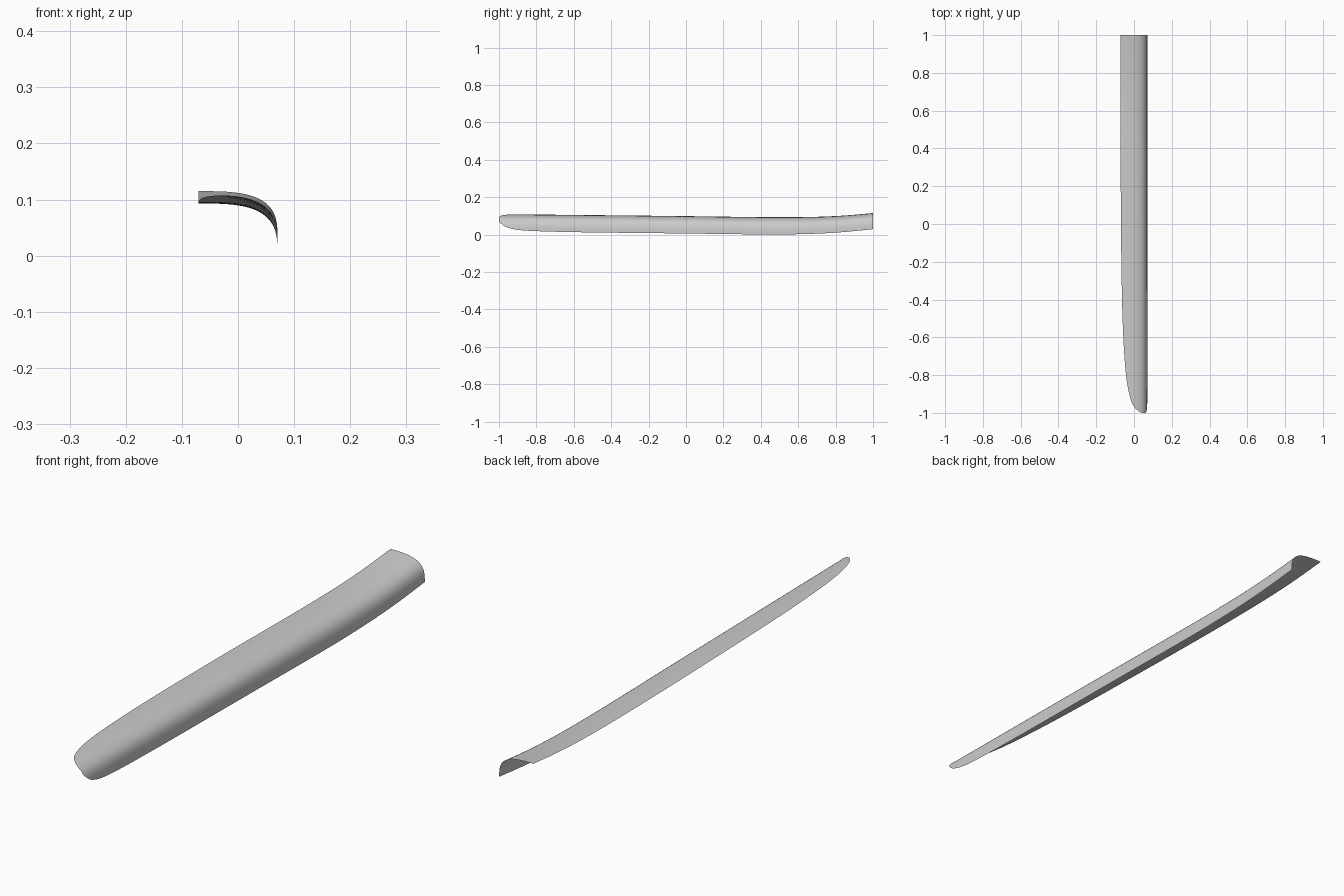
import bpy, bmesh, math

if "Cube" in bpy.data.objects:
    bpy.data.objects.remove(bpy.data.objects["Cube"])

N = 3.2            # squareness of the rounded cross-section
ROWS, COLS = 90, 36
HALF_W = 0.0705

# Keys along the length
CREST = [(-1, .109), (-.5, .104), (0, .0985), (.3, .0945), (.5, .0930),
         (.7, .0950), (.85, .1020), (1, .115)]
# Edge trims against t = sqrt(y + 1), which rounds the front tip
LEFT = [(0, .85), (.1, .66), (.2, .47), (.316, .32), (.447, .20), (.63, .10),
        (.775, .05), (1, .01), (1.15, 0), (1.415, 0)]
LOWER = [(0, .64), (.1, .47), (.2, .26), (.316, .11), (.447, .045),
         (.63, .01), (.775, 0), (1.415, 0)]


def smooth(keys, x):
    """Hermite interpolation through the keys."""
    n = len(keys)
    i = 0
    while i < n - 2 and x > keys[i + 1][0]:
        i += 1

    def slope(k):
        a, b = keys[max(k - 1, 0)], keys[min(k + 1, n - 1)]
        return (b[1] - a[1]) / (b[0] - a[0])

    (x0, y0), (x1, y1) = keys[i], keys[i + 1]
    d = x1 - x0
    s = (x - x0) / d
    return (y0 * (1 + 2 * s) * (1 - s) ** 2 + slope(i) * d * s * (1 - s) ** 2
            + y1 * s * s * (3 - 2 * s) + slope(i + 1) * d * s * s * (s - 1))


def other(v):
    return (1 - v ** N) ** (1 / N)


# Curved shell: a rounded-corner section swept along y
bm = bmesh.new()
grid = []
for r in range(ROWS + 1):
    t = math.sqrt(2) * r / ROWS
    y = -1 + t * t
    top = smooth(CREST, y)
    h = .0928 - .0068 * max(0, (y - .5) / .5)
    xl = max(0, smooth(LEFT, t))
    zr = max(0, smooth(LOWER, t))
    a0 = math.atan2(xl, other(xl))
    a1 = math.atan2(other(zr), zr)
    row = []
    for c in range(COLS + 1):
        a = a0 + (a1 - a0) * c / COLS
        sx, sz = max(0, math.sin(a)), max(0, math.cos(a))
        k = (sx ** N + sz ** N) ** (-1 / N)
        row.append(bm.verts.new((-HALF_W + 2 * HALF_W * k * sx, y,
                                 top - h + h * k * sz)))
    grid.append(row)
for p, q in zip(grid, grid[1:]):
    for c in range(COLS):
        bm.faces.new((p[c], p[c + 1], q[c + 1], q[c]))

mesh = bpy.data.meshes.new("curved_trim_panel")
bm.to_mesh(mesh)
bm.free()
panel = bpy.data.objects.new("curved_trim_panel", mesh)
bpy.context.collection.objects.link(panel)
mesh.shade_smooth()
